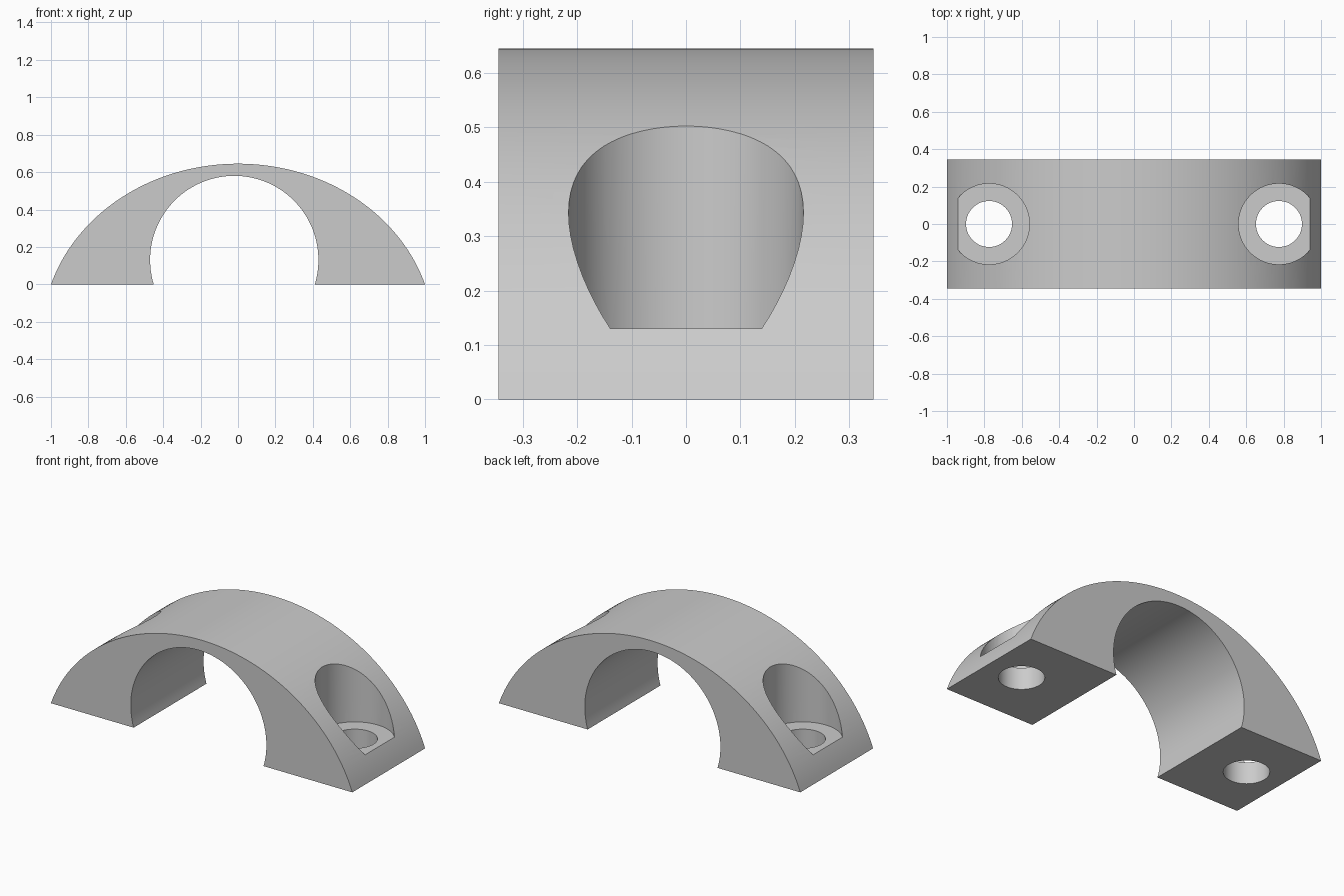
import bpy
import bmesh
from math import asin, cos, sin, pi, radians

if "Cube" in bpy.data.objects:
    bpy.data.objects.remove(bpy.data.objects["Cube"], do_unlink=True)

HALF_DEPTH = 0.345
STEPS = 72

grey = bpy.data.materials.new("plain grey")
grey.use_nodes = True
grey.diffuse_color = (0.6, 0.6, 0.6, 1)
grey.node_tree.nodes["Principled BSDF"].inputs["Base Color"].default_value = (0.6, 0.6, 0.6, 1)


def arc(cx, cz, rx, rz):
    """Points of an arc from its right foot on the ground over to its left foot."""
    start = asin(-cz / rz)
    angles = [start + (pi - 2 * start) * i / STEPS for i in range(STEPS + 1)]
    points = [(cx + rx * cos(a), cz + rz * sin(a)) for a in angles]
    points[0] = (points[0][0], 0)
    points[-1] = (points[-1][0], 0)
    return points


# Arched clamp body: outer curve and off-centre pipe opening, extruded in depth
outer = arc(0, -0.28, 1.049, 0.925)
inner = arc(-0.02, 0.13, 0.45, 0.45)
bm = bmesh.new()
verts = [bm.verts.new((x, -HALF_DEPTH, z)) for x, z in outer + inner[::-1]]
face = bm.faces.new(verts)
extruded = bmesh.ops.extrude_face_region(bm, geom=[face])["geom"]
bmesh.ops.translate(bm, vec=(0, 2 * HALF_DEPTH, 0),
                    verts=[v for v in extruded if isinstance(v, bmesh.types.BMVert)])
bmesh.ops.recalc_face_normals(bm, faces=bm.faces)
mesh = bpy.data.meshes.new("clamp_body")
bm.to_mesh(mesh)
bm.free()
mesh.materials.append(grey)
body = bpy.data.objects.new("clamp_body", mesh)
bpy.context.collection.objects.link(body)


def cut_cylinder(name, x, radius, bottom, top):
    """Cut an upright round hole into the body."""
    bpy.ops.mesh.primitive_cylinder_add(vertices=64, radius=radius, depth=top - bottom,
                                        location=(x, 0, (top + bottom) / 2))
    cutter = bpy.context.object
    cutter.name = name
    cutter.hide_render = True
    cutter.data.materials.append(grey)
    mod = body.modifiers.new(name, "BOOLEAN")
    mod.operation = "DIFFERENCE"
    mod.solver = "EXACT"
    mod.object = cutter
    bpy.ops.object.select_all(action="DESELECT")
    body.select_set(True)
    bpy.context.view_layer.objects.active = body
    bpy.ops.object.modifier_apply(modifier=name)
    bpy.data.objects.remove(cutter, do_unlink=True)


# Screw-head recess and through hole in each foot
for side in (-1, 1):
    cut_cylinder("head_recess", side * 0.775, 0.216, 0.13, 0.9)
    cut_cylinder("screw_hole", side * 0.775, 0.123, -0.1, 0.5)

bpy.ops.object.shade_smooth_by_angle(angle=radians(30))
